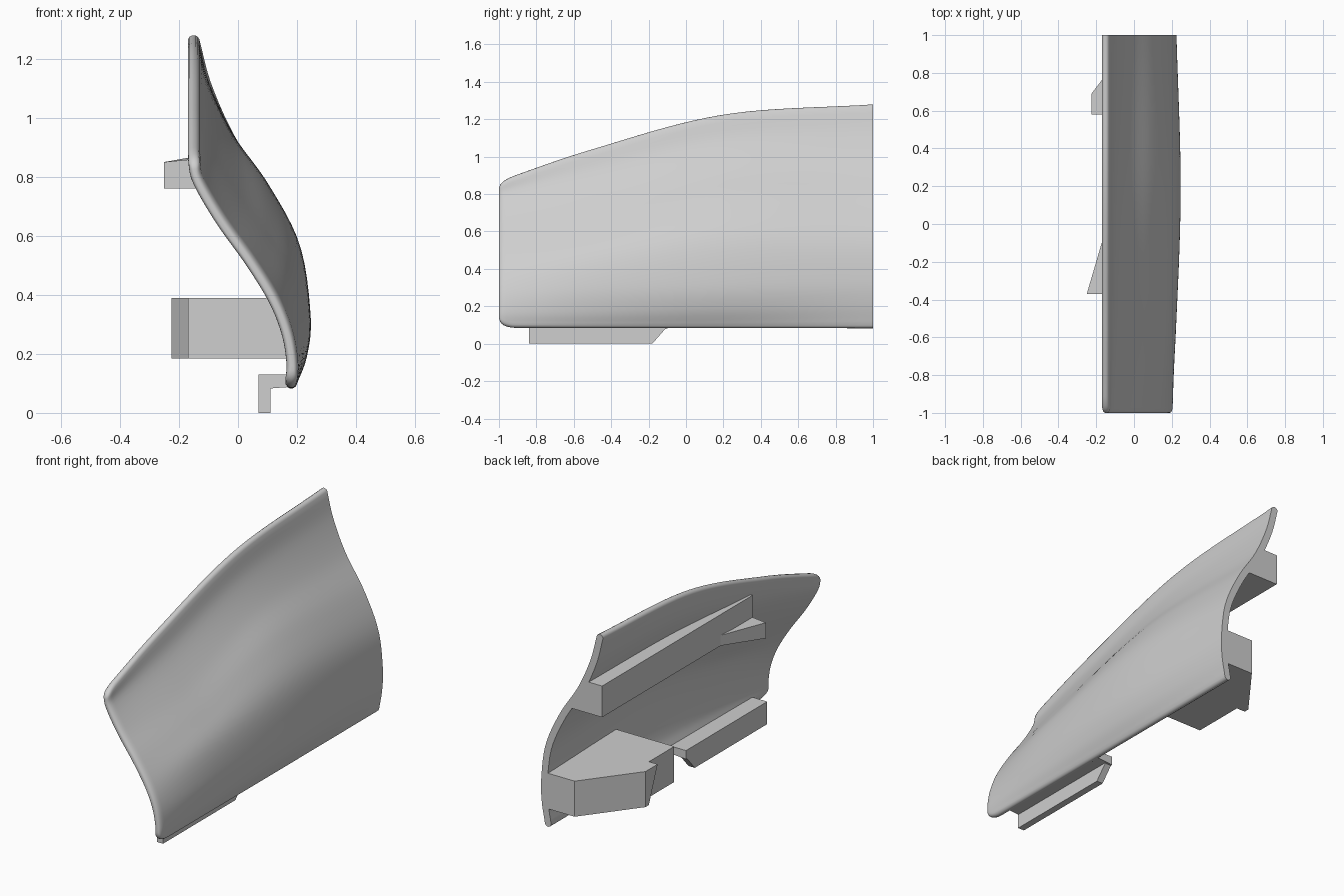
import bpy, bmesh, math
from mathutils import Vector

cube = bpy.data.objects.get("Cube")
if cube:
    bpy.data.objects.remove(cube, do_unlink=True)

grey = bpy.data.materials.new("light_grey")
grey.use_nodes = True
colour = (0.62, 0.62, 0.62, 1)
grey.diffuse_color = colour
grey.node_tree.nodes["Principled BSDF"].inputs["Base Color"].default_value = colour


def loft(name, rings, smooth=False):
    """Join closed rings of points into one capped solid."""
    bm = bmesh.new()
    rows = [[bm.verts.new(p) for p in ring] for ring in rings]
    count = len(rows[0])
    for a, b in zip(rows, rows[1:]):
        for i in range(count):
            j = (i + 1) % count
            bm.faces.new((a[i], a[j], b[j], b[i]))
    bm.faces.new(rows[0])
    bm.faces.new(rows[-1])
    bmesh.ops.recalc_face_normals(bm, faces=bm.faces)
    mesh = bpy.data.meshes.new(name)
    bm.to_mesh(mesh)
    bm.free()
    mesh.materials.append(grey)
    obj = bpy.data.objects.new(name, mesh)
    bpy.context.collection.objects.link(obj)
    if smooth:
        bpy.ops.object.select_all(action='DESELECT')
        obj.select_set(True)
        bpy.context.view_layer.objects.active = obj
        bpy.ops.object.shade_smooth_by_angle(angle=math.radians(40))


def spline(points, t):
    """Smooth curve through points, t from 0 to 1."""
    pts = [2 * points[0] - points[1], *points, 2 * points[-1] - points[-2]]
    s = t * (len(points) - 1)
    i = min(int(s), len(points) - 2)
    f = s - i
    a, b, c, d = pts[i:i + 4]
    return b + 0.5 * f * (c - a + f * (2 * a - 5 * b + 4 * c - d + f * (3 * (b - c) + d - a)))


# Curved panel: centre lines (x, z) from bottom to top at four stations along y
stations = {
    -1: [(.18, .105), (.183, .17), (.165, .27), (.12, .38),
         (.04, .51), (-.06, .65), (-.135, .78), (-.15, .85)],
    -.5: [(.18, .104), (.2, .18), (.202, .3), (.165, .46),
          (.085, .59), (-.02, .74), (-.115, .9), (-.15, 1.02)],
    .2: [(.18, .103), (.215, .2), (.226, .33), (.19, .56),
         (.085, .755), (-.03, .91), (-.115, 1.07), (-.15, 1.205)],
    1: [(.18, .102), (.2, .22), (.203, .35), (.175, .55),
        (.085, .75), (-.03, .93), (-.11, 1.11), (-.15, 1.26)],
}
lines = [[Vector((x, y, z)) for x, z in row] for y, row in stations.items()]
columns = list(zip(*lines))


def panel_ring(u, trim, half, steps=36):
    """Rounded strip section; trim shortens it at the front corners."""
    controls = [spline(col, u) for col in columns]
    low, high = 0.1 * trim, 1 - 0.06 * trim
    mid = [spline(controls, low + (high - low) * i / steps) for i in range(steps + 1)]
    outer, inner, ends = [], [], []
    for i, p in enumerate(mid):
        along = (mid[min(i + 1, steps)] - mid[max(i - 1, 0)]).normalized()
        side = Vector((along.z, 0, -along.x))
        outer.append(p + half * side)
        inner.append(p - half * side)
        if i in (0, steps):
            sign = 1 if i else -1
            ends.append([p + half * (math.cos(a) * side + sign * math.sin(a) * along)
                         for a in (math.pi * k / 6 for k in range(1, 6))])
    return outer + ends[1] + inner[::-1] + ends[0][::-1]


rings = []
FRONT = 0.06
for k in range(9):          # rounded front edge
    a = math.pi / 2 * k / 8
    u = FRONT * (1 - math.cos(a))
    edge = min(1, u / 0.02)
    half = 0.005 + 0.015 * math.sqrt(1 - (1 - edge) ** 2)
    rings.append(panel_ring(u, 1 - math.sin(a), half))
for k in range(1, 31):      # main run to the flat back edge
    rings.append(panel_ring(FRONT + (1 - FRONT) * k / 30, 0, 0.02))
loft("curved_panel", rings, smooth=True)

# Upper rail on the inner side, following the panel
loft("upper_rail", [
    [(-.165, y, .805), (-.165, y, .985), (top, y, .985), (low, y, .805)]
    for y, top, low in ((-.37, -.14, -.04), (-.1, -.11, .015), (.2, -.075, .05), (1, -.06, .05))
])

# Wedge-shaped catch at the front of the rail, rising towards the back
wedge = [(-.25, -.37), (-.165, -.08), (-.1, -.08), (-.1, -.37)]
loft("rail_wedge", [
    [(x, y, .76 if y < -.3 else .805) for x, y in wedge],
    [(x, y, .85 if x < -.2 else .865) for x, y in wedge],
])

# Lower block with a hooked inner end whose front slopes back underneath
loft("lower_block", [
    [(.2, 1), (.01, 1), (-.225, .69), (-.225, hook), (-.17, hook), (-.17, .35), (.2, .35)]
    and [(x, y, z) for x, y in (
        (.2, 1), (.01, 1), (-.225, .69), (-.225, hook), (-.17, hook), (-.17, .35), (.2, .35))]
    for z, hook in ((.185, .66), (.39, .58))
])

# Bottom bracket: flange and hanging lip
flange = [(.07, .13), (.07, .08), (.18, .088), (.18, .13)]
loft("bracket_flange", [[(x, y, z) for x, z in flange] for y in (-.84, -.1)])
lip = [(-.84, .1), (-.84, 0), (-.18, 0), (-.11, .08), (-.11, .1)]
loft("bracket_lip", [[(x, y, z) for y, z in lip] for x in (.07, .11)])
